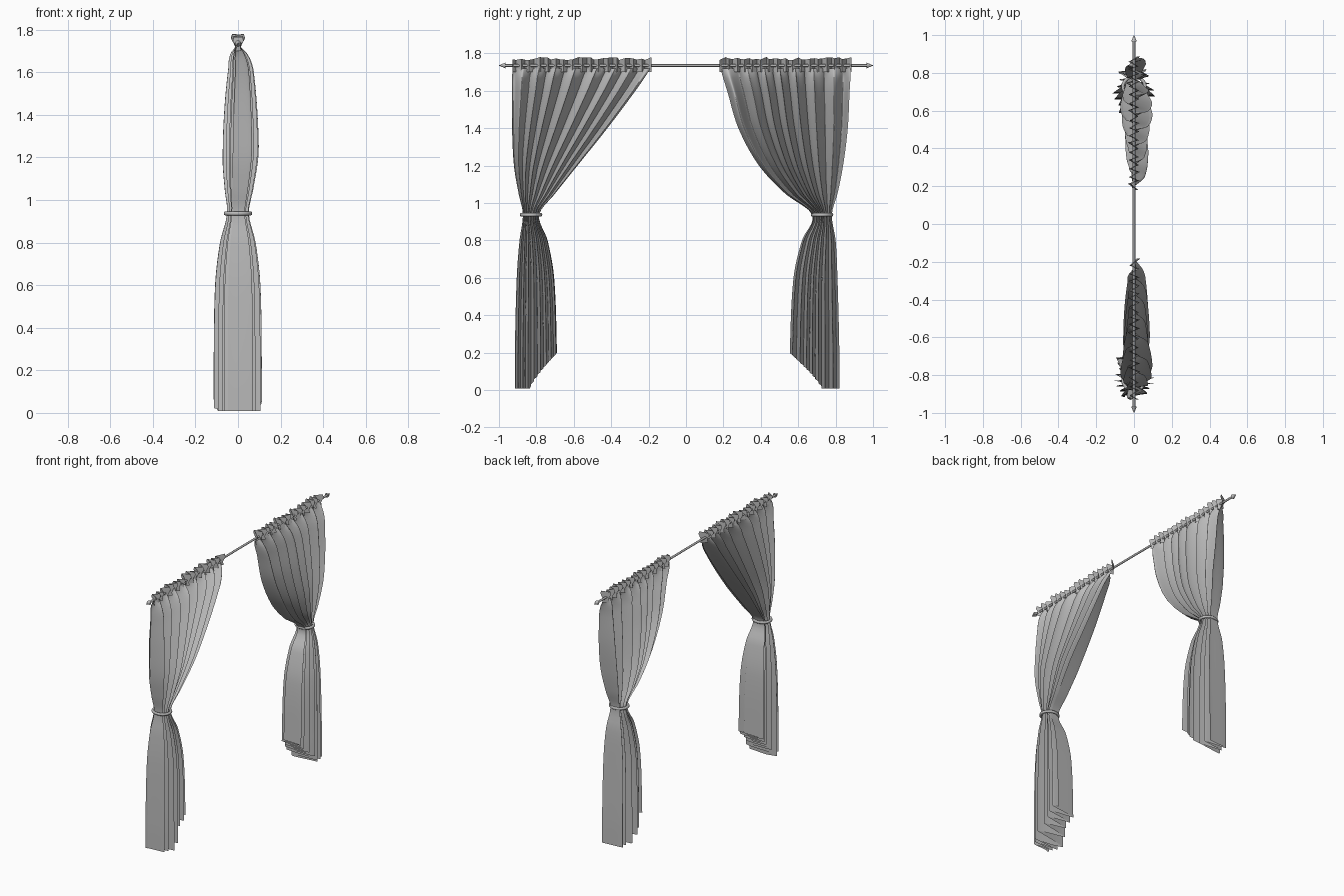
import bpy, bmesh, math, random
from mathutils import Vector

random.seed(4)
if "Cube" in bpy.data.objects:
    bpy.data.objects.remove(bpy.data.objects["Cube"])


def make_material(name, colour):
    mat = bpy.data.materials.new(name)
    mat.use_nodes = True
    mat.diffuse_color = colour
    mat.node_tree.nodes["Principled BSDF"].inputs["Base Color"].default_value = colour
    return mat


grey = make_material("plain grey", (0.5, 0.5, 0.5, 1))
ROD_Z, TIE_Z, TOP_Z = 1.735, 0.937, 1.72
FOLDS, COLUMNS, ROWS = 7.5, 240, 30

# Heights, fold depths and edge outlines of the two drapes
HEIGHTS = [TOP_Z, 1.68, 1.6, 1.4, 1.2, 1.05, TIE_Z, 0.8, 0.6, 0.2, 0]
DEPTHS = [0.012, 0.045, 0.062, 0.08, 0.085, 0.068, 0.052, 0.085, 0.108, 0.115, 0.115]
DRAPES = {
    "near": dict(
        outer=[-0.925, -0.93, -0.93, -0.93, -0.92, -0.895, -0.872, -0.89, -0.905, -0.915, -0.915],
        inner=[-0.19, -0.215, -0.27, -0.42, -0.58, -0.7, -0.785, -0.74, -0.705, -0.69, -0.69],
        phase=-1.4),
    "far": dict(
        outer=[0.88, 0.88, 0.875, 0.865, 0.84, 0.81, 0.78, 0.8, 0.81, 0.82, 0.82],
        inner=[0.185, 0.195, 0.22, 0.28, 0.39, 0.53, 0.675, 0.62, 0.575, 0.555, 0.555],
        phase=1.2),
}


def sample(values, z):
    """Smooth interpolation of a list of values given at HEIGHTS."""
    z = min(max(z, HEIGHTS[-1]), HEIGHTS[0])
    i = next(k for k in range(len(HEIGHTS) - 1) if z >= HEIGHTS[k + 1])

    def slope(k):
        a, b = max(k - 1, 0), min(k + 1, len(HEIGHTS) - 1)
        return (values[b] - values[a]) / (HEIGHTS[b] - HEIGHTS[a])

    span = HEIGHTS[i + 1] - HEIGHTS[i]
    t = (z - HEIGHTS[i]) / span
    ease = t * t * (3 - 2 * t)
    bend = t * (1 - t) * span * (slope(i) * (1 - t) - slope(i + 1) * t)
    return values[i] + (values[i + 1] - values[i]) * ease + bend


def finish(obj, name, angle=50):
    obj.name = name
    obj.data.materials.clear()
    obj.data.materials.append(grey)
    bpy.ops.object.select_all(action="DESELECT")
    obj.select_set(True)
    bpy.context.view_layer.objects.active = obj
    bpy.ops.object.shade_smooth_by_angle(angle=math.radians(angle))
    return obj


def make_sheet(name, grid, angle=50):
    """Skin a grid of points, given row by row."""
    bm = bmesh.new()
    rows = [[bm.verts.new(p) for p in row] for row in grid]
    for low, high in zip(rows, rows[1:]):
        for i in range(len(low) - 1):
            bm.faces.new((low[i], low[i + 1], high[i + 1], high[i]))
    bmesh.ops.recalc_face_normals(bm, faces=bm.faces)
    mesh = bpy.data.meshes.new(name)
    bm.to_mesh(mesh)
    bm.free()
    obj = bpy.data.objects.new(name, mesh)
    bpy.context.collection.objects.link(obj)
    return finish(obj, name, angle)


def cloth_point(drape, u, z):
    """Point of the pleated cloth, u running from outer to inner edge."""
    outer, inner = sample(drape["outer"], z), sample(drape["inner"], z)
    wave = math.tau * FOLDS * (u + 0.018 * math.sin(9 * u + drape["phase"])) + drape["phase"]
    uneven = 0.86 + 0.14 * math.sin(11 * u + 2 * drape["phase"])
    rounded = 0.65 + 0.35 * math.sqrt(max(0, 1 - (2 * u - 1) ** 2))
    x = sample(DEPTHS, z) * uneven * rounded * math.sin(wave)
    upper = max(0, min(1, (z - TIE_Z) / 0.3)) * min(1, (TOP_Z - z) / 0.1)
    curl = 0.012 * math.sin(2 * wave) * math.sin(math.pi * u)
    y = outer + (inner - outer) * (u + curl)
    return Vector((x + 0.014 * upper, y, z))


def hem_height(u):
    return 0.008 + 0.19 * max(0, (u - 0.35) / 0.65) ** 0.8


for side, drape in DRAPES.items():
    # Pleated cloth above and below the tie
    grid = []
    for r in range(2 * ROWS + 1):
        row = []
        for c in range(COLUMNS + 1):
            u = c / COLUMNS
            if r <= ROWS:
                z = TOP_Z + (TIE_Z - TOP_Z) * r / ROWS
            else:
                z = TIE_Z + (hem_height(u) - TIE_Z) * (r - ROWS) / ROWS
            row.append(cloth_point(drape, u, z))
        grid.append(row)
    make_sheet(side + "_drape", grid)

    # Crisp gathered heading around the rod
    pleats = 32
    jitter = [random.uniform(0.7, 1) for _ in range(pleats + 1)]
    outer, inner = drape["outer"][0], drape["inner"][0]
    heading = []
    for z, depth in ((1.7, 0.02), (TOP_Z, 0.014), (ROD_Z, 0.02), (1.752, 0.034), (1.772, 0.028)):
        row = []
        for i, j in enumerate(jitter):
            rise = (j - 0.85) * 0.06 if z > ROD_Z else 0
            sway = (j - 0.85) * 0.05
            y = outer + (inner - outer) * i / pleats + sway
            row.append(Vector((depth * j * (-1) ** i, y, z + rise)))
        heading.append(row)
    make_sheet(side + "_heading", heading, 25)

    # Tie band
    middle = (sample(drape["outer"], TIE_Z) + sample(drape["inner"], TIE_Z)) / 2
    bpy.ops.mesh.primitive_torus_add(major_radius=0.052, minor_radius=0.008,
                                     major_segments=40, minor_segments=10,
                                     location=(0, middle, TIE_Z))
    band = bpy.context.object
    band.scale = (1.12, 1, 1.2)
    finish(band, side + "_tie_band")

# Rod with pointed finials
bpy.ops.mesh.primitive_cylinder_add(vertices=16, radius=0.007, depth=1.94,
                                    location=(0, 0, ROD_Z), rotation=(math.pi / 2, 0, 0))
finish(bpy.context.object, "rod")
for name, direction in (("near", -1), ("far", 1)):
    bpy.ops.mesh.primitive_cone_add(vertices=16, radius1=0.015, radius2=0.001, depth=0.034,
                                    location=(0, direction * 0.983, ROD_Z),
                                    rotation=(-direction * math.pi / 2, 0, 0))
    finish(bpy.context.object, name + "_finial")
